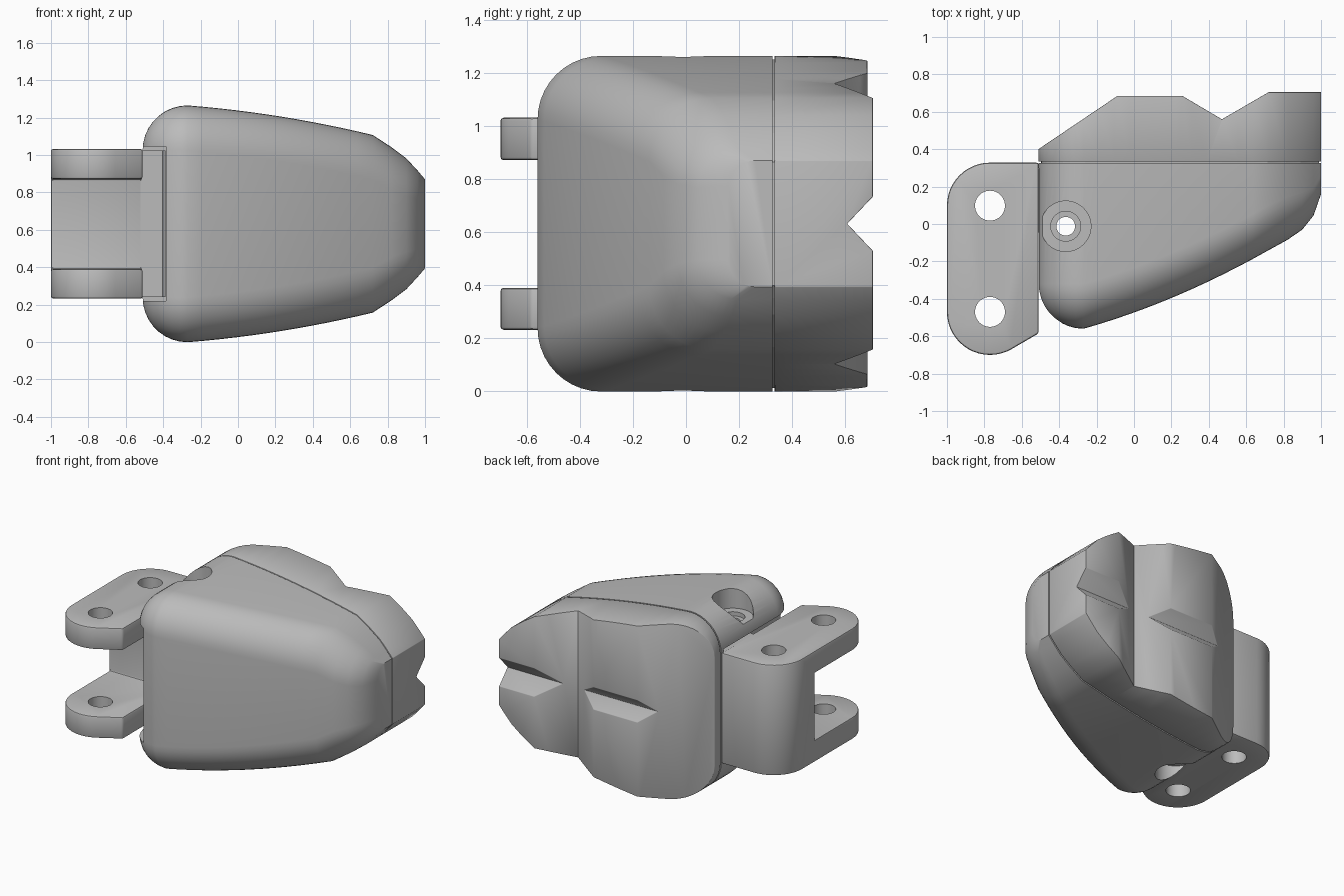
import bpy, bmesh, math
from mathutils import Vector

old = bpy.data.objects.get("Cube")
if old:
    bpy.data.objects.remove(old)

MID = 0.632  # height of the horizontal mirror plane

grey = bpy.data.materials.new("plain_grey")
grey.use_nodes = True
grey.diffuse_color = (0.5, 0.5, 0.5, 1)
grey.node_tree.nodes["Principled BSDF"].inputs["Base Color"].default_value = (0.5, 0.5, 0.5, 1)


def finish_mesh(name, bm):
    bmesh.ops.recalc_face_normals(bm, faces=bm.faces)
    mesh = bpy.data.meshes.new(name)
    bm.to_mesh(mesh)
    bm.free()
    mesh.materials.append(grey)
    obj = bpy.data.objects.new(name, mesh)
    bpy.context.collection.objects.link(obj)
    return obj


def loft(name, rings):
    bm = bmesh.new()
    rows = [[bm.verts.new(p) for p in ring] for ring in rings]
    n = len(rows[0])
    for a, b in zip(rows, rows[1:]):
        for i in range(n):
            j = (i + 1) % n
            bm.faces.new((a[i], a[j], b[j], b[i]))
    bm.faces.new(rows[0])
    bm.faces.new(rows[-1][::-1])
    return finish_mesh(name, bm)


def prism(name, outline, axis, lo, hi):
    """Extrude a 2D outline along the given axis."""
    def place(p, d):
        q = list(p)
        q.insert(axis, d)
        return q
    return loft(name, [[place(p, d) for p in outline] for d in (lo, hi)])


def box(name, x, y, z):
    return prism(name, [(x[0], y[0]), (x[1], y[0]), (x[1], y[1]), (x[0], y[1])], 2, *z)


def arc(cx, cy, r, start, end, steps):
    angles = [math.radians(start + (end - start) * i / steps) for i in range(steps + 1)]
    return [(cx + r * math.cos(a), cy + r * math.sin(a)) for a in angles]


def rod(x, y, r, lo, hi):
    return prism("bore_cutter", arc(x, y, r, 0, 360, 40)[:-1], 2, lo, hi)


def apply(obj, mod):
    bpy.ops.object.select_all(action="DESELECT")
    bpy.context.view_layer.objects.active = obj
    obj.select_set(True)
    bpy.ops.object.modifier_apply(modifier=mod.name)


def boolean(obj, tool, operation="DIFFERENCE"):
    mod = obj.modifiers.new("cut", "BOOLEAN")
    mod.object, mod.operation, mod.solver = tool, operation, "EXACT"
    apply(obj, mod)
    bpy.data.objects.remove(tool)


def bevel(obj, width):
    mod = obj.modifiers.new("edge", "BEVEL")
    mod.width, mod.segments = width, 2
    mod.limit_method, mod.angle_limit = "ANGLE", math.radians(35)
    apply(obj, mod)


def smooth(obj):
    bpy.ops.object.select_all(action="DESELECT")
    bpy.context.view_layer.objects.active = obj
    obj.select_set(True)
    bpy.ops.object.shade_smooth_by_angle(angle=math.radians(32))


# Stations along x: (x, front y, half height, front fillet radius)
R = 0.24
stations = []
for i in range(9):
    a = math.radians(90 * i / 9)
    s = R * math.sin(a)
    stations.append((-0.27 - R * math.cos(a), -0.32 - s, 0.393 + s, max(s, 0.004)))
for i in range(13):
    t = i / 12
    hump = 4 * t * (1 - t)
    stations.append((-0.27 + 0.99 * t, -0.56 + 0.42 * t - 0.035 * hump,
                     0.633 - 0.158 * t + 0.02 * hump, R))
stations += [(0.82, -0.085, 0.41, 0.23), (0.9, -0.03, 0.35, 0.2),
             (0.96, 0.045, 0.285, 0.15), (1.0, 0.16, 0.238, 0.1)]

# Housing: rounded front half
rings = []
for x, front, h, r in stations:
    low = arc(front + r, MID - h + r, r, 270, 180, 10)
    high = arc(front + r, MID + h - r, r, 180, 90, 10)
    section = [(0.326, MID - h)] + low + high + [(0.326, MID + h)]
    rings.append([(x, y, z) for y, z in section])
housing = loft("housing", rings)

# Hinge slot and pin bores in the housing
PIN = (-0.365, -0.012)
boolean(housing, box("slot_cutter", (-0.7, -0.385), (-0.8, 0.3), (0.22, 1.046)))
boolean(housing, rod(*PIN, 0.05, -0.1, 1.4))
for side in (-1, 1):
    for r, depth in ((0.135, 0.49), (0.08, 0.46)):
        ends = sorted((MID + side * depth, MID + side * 0.8))
        boolean(housing, rod(*PIN, r, *ends))
smooth(housing)

# Cover: back half sharing the housing outline, with a stepped back
outline = [(x, MID + h) for x, f, h, r in stations]
outline += [(x, MID - h) for x, f, h, r in reversed(stations)]
cover = prism("cover", outline, 1, 0.334, 0.8)
back = [(-0.6, 0.3), (-0.6, 0.34), (-0.09, 0.684), (0.26, 0.684),
        (0.47, 0.56), (0.72, 0.705), (1.1, 0.705), (1.1, 0.3)]
boolean(cover, prism("back_cutter", back, 2, -0.2, 1.5), "INTERSECT")
# Horizontal V groove across the back
groove = [(0.608, MID), (0.75, MID + 0.15), (0.75, MID - 0.15)]
boolean(cover, prism("groove_cutter", groove, 0, -0.7, 1.2))
bevel(cover, 0.014)
smooth(cover)
# Thin core that closes the seam between the halves
core = prism("seam_core", [(x * 0.985 + 0.004, MID + (z - MID) * 0.98) for x, z in outline],
             1, 0.32, 0.34)

# Bracket: two rounded flanges joined by a solid web
plan = arc(-0.77, 0.098, 0.23, 90, 180, 12) + arc(-0.77, -0.47, 0.23, 180, 300, 16)
plan += [(-0.51, -0.585), (-0.51, 0.328)]
bracket = prism("bracket", plan, 2, 0.232, 1.032)
boolean(bracket, box("gap_cutter", (-1.2, -0.3), (-0.9, -0.045), (0.39, 0.872)))
bevel(bracket, 0.012)
for y in (0.098, -0.47):
    boolean(bracket, rod(-0.77, y, 0.08, 0, 1.3))
smooth(bracket)

# Hinge tab reaching from the bracket into the slot
tab = box("hinge_tab", (-0.53, -0.387), (-0.045, 0.298), (0.24, 1.024))
boolean(tab, rod(*PIN, 0.05, 0, 1.3))
smooth(tab)
